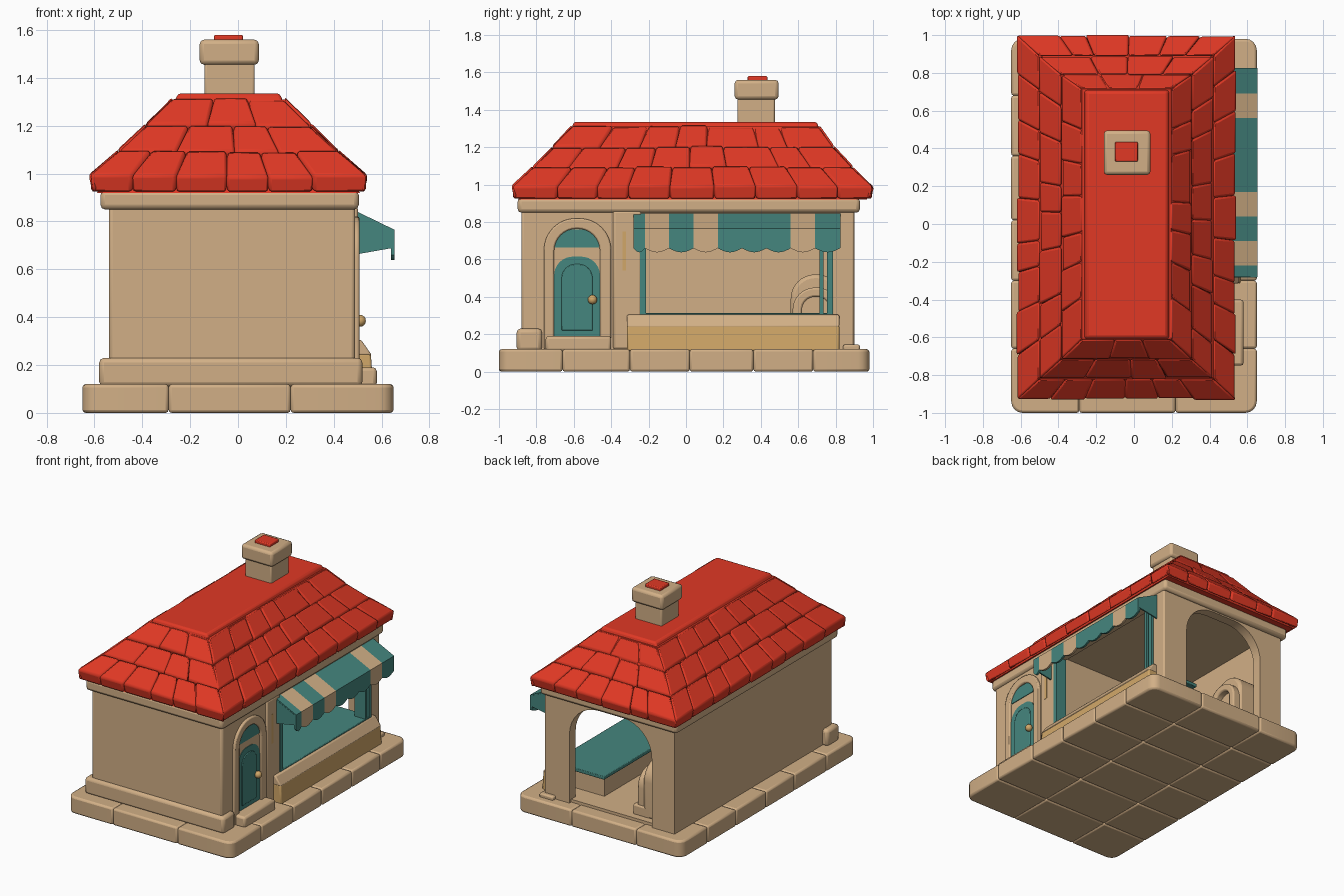
import bpy, bmesh, math, random
from mathutils import Vector

random.seed(4)
if "Cube" in bpy.data.objects:
    bpy.data.objects.remove(bpy.data.objects["Cube"])


def material(name, rgb):
    m = bpy.data.materials.new(name)
    m.use_nodes = True
    m.diffuse_color = (*rgb, 1)
    m.node_tree.nodes["Principled BSDF"].inputs["Base Color"].default_value = (*rgb, 1)
    return m


TAN = material("tan plaster", (0.64, 0.43, 0.24))
RED = material("red tile", (0.75, 0.04, 0.018))
TEAL = material("teal paint", (0.06, 0.24, 0.21))
OCHRE = material("ochre wood", (0.64, 0.39, 0.14))
made = []


def finish(name, bm, mat, bevel=0.0):
    bmesh.ops.recalc_face_normals(bm, faces=bm.faces)
    me = bpy.data.meshes.new(name)
    bm.to_mesh(me)
    bm.free()
    me.materials.append(mat)
    ob = bpy.data.objects.new(name, me)
    bpy.context.collection.objects.link(ob)
    if bevel:
        mod = ob.modifiers.new("soft_edges", "BEVEL")
        mod.width, mod.segments = bevel, 2
    made.append(ob)
    return ob


def add_hull(bm, bottom, top):
    """Closed solid between two matching loops."""
    a = [bm.verts.new(p) for p in bottom]
    b = [bm.verts.new(p) for p in top]
    bm.faces.new(a[::-1])
    bm.faces.new(b)
    for i in range(len(a)):
        j = (i + 1) % len(a)
        bm.faces.new((a[i], a[j], b[j], b[i]))


def rect(x, y, z):
    return [Vector((x[0], y[0], z)), Vector((x[1], y[0], z)),
            Vector((x[1], y[1], z)), Vector((x[0], y[1], z))]


def box(name, x, y, z, mat, bevel=0.0):
    bm = bmesh.new()
    add_hull(bm, rect(x, y, z[0]), rect(x, y, z[1]))
    return finish(name, bm, mat, bevel)


def prism(name, pts, axis, a, mat, bevel=0.0):
    """Extrude an outline (across, height) along x or y."""
    place = (lambda p, d: (d, *p)) if axis == "x" else (lambda p, d: (p[0], d, p[1]))
    bm = bmesh.new()
    add_hull(bm, [place(p, a[0]) for p in pts], [place(p, a[1]) for p in pts])
    return finish(name, bm, mat, bevel)


def arch(u0, u1, z0, z1, r, n=8):
    """Outline with rounded top corners, bottom left to bottom right."""
    pts = [(u0, z0)]
    for c, start in ((u0 + r, math.pi), (u1 - r, math.pi / 2)):
        for i in range(n + 1):
            t = start - i * math.pi / 2 / n
            p = (c + r * math.cos(t), z1 - r + r * math.sin(t))
            if math.dist(p, pts[-1]) > 0.001:
                pts.append(p)
    return pts + [(u1, z0)]


# Paving slab made of stones, rounded at the outer corners
xs = [-0.65, -0.29, 0.22, 0.65]
ys = [-1, -0.66, -0.3, 0.02, 0.36, 0.68, 0.98]
for i in range(3):
    for j in range(6):
        bm = bmesh.new()
        add_hull(bm, rect(xs[i:i + 2], ys[j:j + 2], 0), rect(xs[i:i + 2], ys[j:j + 2], 0.12))
        if i != 1 and j in (0, 5):
            cx, cy = xs[0 if i == 0 else 3], ys[0 if j == 0 else 6]
            edge = [e for e in bm.edges if all(abs(v.co.x - cx) + abs(v.co.y - cy) < 0.01 for v in e.verts)]
            bmesh.ops.bevel(bm, geom=edge, offset=0.06, segments=4, profile=0.5, affect="EDGES")
        finish("paving_stone", bm, TAN, 0.013)

# Walls
box("front_room", (-0.54, 0.49), (-0.88, -0.24), (0.1, 0.88), TAN, 0.015)
box("long_wall", (-0.54, -0.46), (-0.5, 0.9), (0.1, 0.88), TAN, 0.012)
box("corner_post", (0.4, 0.49), (0.78, 0.9), (0.1, 0.88), TAN, 0.012)
box("low_wall", (0.42, 0.49), (-0.3, 0.82), (0.1, 0.3), TAN)
box("window_header", (0.42, 0.49), (-0.3, 0.82), (0.82, 0.88), TAN)
box("inner_floor", (-0.5, 0.46), (-0.3, 0.88), (0.1, 0.14), TAN)
opening = arch(-0.36, 0.29, 0.11, 0.84, 0.23)
prism("back_archway", [(-0.54, 0.11), (-0.54, 0.88), (0.48, 0.88), (0.48, 0.11)] + opening[::-1],
      "y", (0.83, 0.9), TAN)
box("eave_trim", (-0.575, 0.505), (-0.9, 0.93), (0.85, 0.93), TAN, 0.02)
box("front_plinth", (-0.58, 0.52), (-0.905, -0.77), (0.11, 0.23), TAN, 0.02)
box("corner_foot", (0.4, 0.51), (0.84, 0.93), (0.11, 0.145), TAN, 0.01)

# Door with arched surround
outer = arch(-0.76, -0.4, 0.12, 0.82, 0.17)
inner = arch(-0.705, -0.46, 0.12, 0.765, 0.12)
prism("door_surround", outer + inner[::-1], "x", (0.46, 0.508), TAN, 0.008)
prism("door", arch(-0.705, -0.46, 0.18, 0.615, 0.1), "x", (0.47, 0.494), TEAL)
prism("door_panel", arch(-0.665, -0.5, 0.22, 0.575, 0.075), "x", (0.47, 0.5), TEAL, 0.004)
prism("fan_light", arch(-0.7, -0.465, 0.665, 0.76, 0.09), "x", (0.47, 0.495), TEAL)
box("door_step", (0.4, 0.58), (-0.75, -0.4), (0.11, 0.19), TAN, 0.015)
bm = bmesh.new()
bmesh.ops.create_uvsphere(bm, u_segments=14, v_segments=8, radius=0.025)
bmesh.ops.translate(bm, verts=bm.verts, vec=(0.51, -0.5, 0.385))
finish("door_knob", bm, OCHRE)
box("pilaster", (0.45, 0.502), (-0.39, -0.24), (0.12, 0.86), TAN, 0.012)
box("pilaster_mark", (0.5, 0.504), (-0.34, -0.32), (0.54, 0.75), OCHRE)

# Serving counter and window frame
prism("counter_front", [(0.46, 0.11), (0.565, 0.11), (0.555, 0.25), (0.46, 0.25)],
      "y", (-0.315, 0.82), OCHRE, 0.01)
prism("counter_ledge", [(0.46, 0.24), (0.56, 0.24), (0.515, 0.305), (0.46, 0.305)],
      "y", (-0.315, 0.82), TAN, 0.008)
box("counter_top", (0.1, 0.505), (-0.24, 0.78), (0.29, 0.314), TEAL, 0.004)
box("counter_support", (0.14, 0.42), (-0.24, 0.72), (0.12, 0.29), TAN)
for y0, y1 in ((-0.245, -0.215), (0.715, 0.735), (0.755, 0.785)):
    box("window_frame", (0.42, 0.505), (y0, y1), (0.3, 0.82), TEAL)

# Striped awning with scalloped valance
stripes = [(-0.28, -0.22, TEAL, 1), (-0.22, -0.09, TAN, 1), (-0.09, 0.04, TEAL, 1),
           (0.04, 0.17, TAN, 1), (0.17, 0.56, TEAL, 3), (0.56, 0.69, TAN, 1), (0.69, 0.825, TEAL, 1)]
for y0, y1, mat, lobes in stripes:
    prism("awning_stripe", [(0.48, 0.825), (0.48, 0.85), (0.655, 0.765), (0.655, 0.7), (0.64, 0.7), (0.64, 0.75)],
          "y", (y0, y1), mat)
    w = (y1 - y0) / lobes
    for k in range(lobes):
        a = y0 + k * w
        curve = [(a + w * i / 8, 0.66 - 0.022 * math.sin(math.pi * i / 8)) for i in range(9)]
        prism("awning_scallop", [(a + w, 0.72), (a, 0.72)] + curve, "x", (0.64, 0.655), mat)
prism("awning_lining", [(0.48, 0.815), (0.48, 0.825), (0.64, 0.75), (0.64, 0.74)], "y", (-0.28, 0.825), TEAL)
for y in (-0.282, 0.817):
    prism("awning_side", [(0.48, 0.66), (0.48, 0.84), (0.65, 0.76), (0.65, 0.69)], "y", (y, y + 0.01), TEAL)

# Bread oven inside
prism("oven_body", arch(0.56, 0.83, 0.13, 0.52, 0.13), "x", (-0.48, -0.24), TAN, 0.02)
mouth_out = arch(0.57, 0.82, 0.2, 0.45, 0.12)
mouth_in = arch(0.62, 0.77, 0.2, 0.4, 0.07)
prism("oven_mouth", mouth_out + mouth_in[::-1], "x", (-0.26, -0.19), TAN, 0.01)
box("oven_shelf", (-0.3, -0.16), (0.55, 0.83), (0.13, 0.21), TAN, 0.012)

# Roof: solid core, then courses of overlapping tiles (x range, y range, height)
rings = [((-0.62, 0.54), (-0.93, 1.0), 0.985),
         ((-0.5, 0.42), (-0.82, 0.89), 1.09),
         ((-0.385, 0.305), (-0.715, 0.79), 1.2),
         ((-0.275, 0.195), (-0.61, 0.715), 1.31)]
bm = bmesh.new()
low, high = rings[0], rings[-1]
add_hull(bm, rect((-0.59, 0.51), (-0.9, 0.97), 0.92), rect(high[0], high[1], high[2]))
finish("roof_core", bm, RED)
for c in range(3):
    lower, upper = rect(*rings[c]), rect(*rings[c + 1])
    mid = sum(lower, Vector()) / 4
    thick = 0.065 if c == 0 else 0.04
    for s in range(4):
        la, lb, ua, ub = lower[s], lower[(s + 1) % 4], upper[s], upper[(s + 1) % 4]
        n = max(2, round((lb - la).length / 0.21))
        cuts = [0] + [(i + random.uniform(-0.18, 0.18)) / n for i in range(1, n)] + [1]
        side = (lb - la).normalized()
        out = Vector((side.y, -side.x, 0))
        for t0, t1 in zip(cuts, cuts[1:]):
            push = out * random.uniform(-0.006, 0.004)
            lift = Vector((0, 0, random.uniform(0.0, 0.012)))
            foot = [la.lerp(lb, t) + push + lift for t in (t0, t1)]
            head = [ub.lerp(ua, 1 - t) + lift for t in (t1, t0)]
            under = [p - Vector((0, 0, thick)) - lift - out * 0.015 for p in foot]
            deep = [p - Vector((0, 0, thick)) - lift for p in head]
            bm = bmesh.new()
            add_hull(bm, under + deep, foot + head)
            finish("roof_tile", bm, RED, 0.012)

# Ridge cap
bm = bmesh.new()
add_hull(bm, rect((-0.285, 0.205), (-0.625, 0.725), 1.26), rect((-0.25, 0.175), (-0.6, 0.7), 1.335))
finish("ridge_cap", bm, RED, 0.012)

# Chimney
box("chimney_stack", (-0.14, 0.07), (0.275, 0.475), (1.28, 1.48), TAN, 0.01)
box("chimney_cap", (-0.16, 0.087), (0.26, 0.495), (1.455, 1.56), TAN, 0.018)
box("chimney_pot", (-0.1, 0.02), (0.33, 0.435), (1.55, 1.58), RED, 0.006)

# Smooth bevels, keep hard edges
bpy.ops.object.select_all(action="DESELECT")
for ob in made:
    ob.select_set(True)
bpy.context.view_layer.objects.active = made[0]
bpy.ops.object.shade_smooth_by_angle(angle=math.radians(35))
